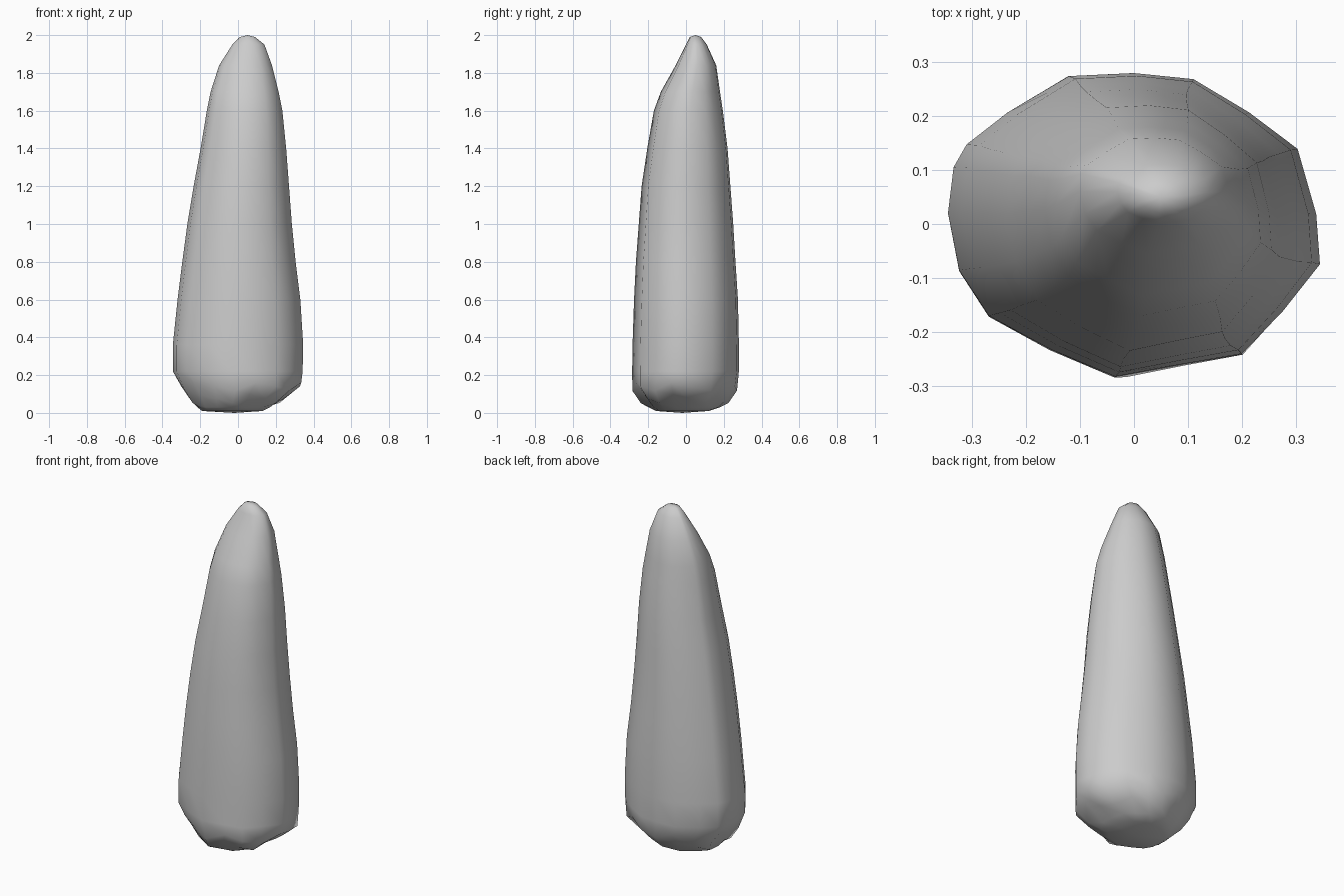
import bpy, bmesh, math

if "Cube" in bpy.data.objects:
    bpy.data.objects.remove(bpy.data.objects["Cube"])

# Normalised, slightly faceted cross-section of the standing stone
section = [(-1, .08), (-.97, .38), (-.9, .53), (-.68, .74), (-.35, .98), (0, 1),
           (.32, .96), (.62, .74), (.88, .5), (.98, .07), (1, -.26), (.8, -.57), (.58, -.85),
           (.25, -.92), (-.1, -1), (-.45, -.82), (-.78, -.6), (-.94, -.3)]

# Height, left, right, front, back
levels = [(.01, -.19, .13, -.16, .12), (.03, -.215, .17, -.2, .18),
          (.075, -.255, .25, -.24, .225), (.14, -.3, .335, -.284, .27),
          (.22, -.345, .342, -.285, .28), (.36, -.345, .345, -.283, .28),
          (.6, -.32, .33, -.275, .275), (.8, -.295, .305, -.265, .262),
          (1, -.268, .285, -.25, .25), (1.2, -.235, .27, -.235, .235),
          (1.4, -.198, .255, -.205, .22), (1.6, -.165, .235, -.17, .195),
          (1.7, -.145, .215, -.133, .18), (1.84, -.1, .18, -.055, .16),
          (1.95, -.03, .14, 0, .11), (1.99, .01, .09, .02, .08)]

bm = bmesh.new()
rings = []
for z, l, r, f, b in levels:
    cx, cy, hx, hy = (l + r) / 2, (f + b) / 2, (r - l) / 2, (b - f) / 2
    ring = []
    for i, (u, v) in enumerate(section):
        # Gentle chipping around the base edge
        dz = .025 * math.sin(i * 2.1) if .05 < z < .2 else 0
        ring.append(bm.verts.new((cx + u * hx, cy + v * hy, z + dz)))
    rings.append(ring)

# Skin and rounded end caps
n = len(section)
for a, b in zip(rings, rings[1:]):
    for i in range(n):
        j = (i + 1) % n
        bm.faces.new((a[i], a[j], b[j], b[i]))
for ring, co in ((rings[0], (-.02, -.02, 0)), (rings[-1], (.05, .05, 2))):
    tip = bm.verts.new(co)
    for i in range(n):
        bm.faces.new((ring[i], ring[(i + 1) % n], tip))
bmesh.ops.recalc_face_normals(bm, faces=bm.faces)

mesh = bpy.data.meshes.new("standing_stone")
bm.to_mesh(mesh)
bm.free()
stone = bpy.data.objects.new("standing_stone", mesh)
bpy.context.collection.objects.link(stone)
for p in mesh.polygons:
    p.use_smooth = True
